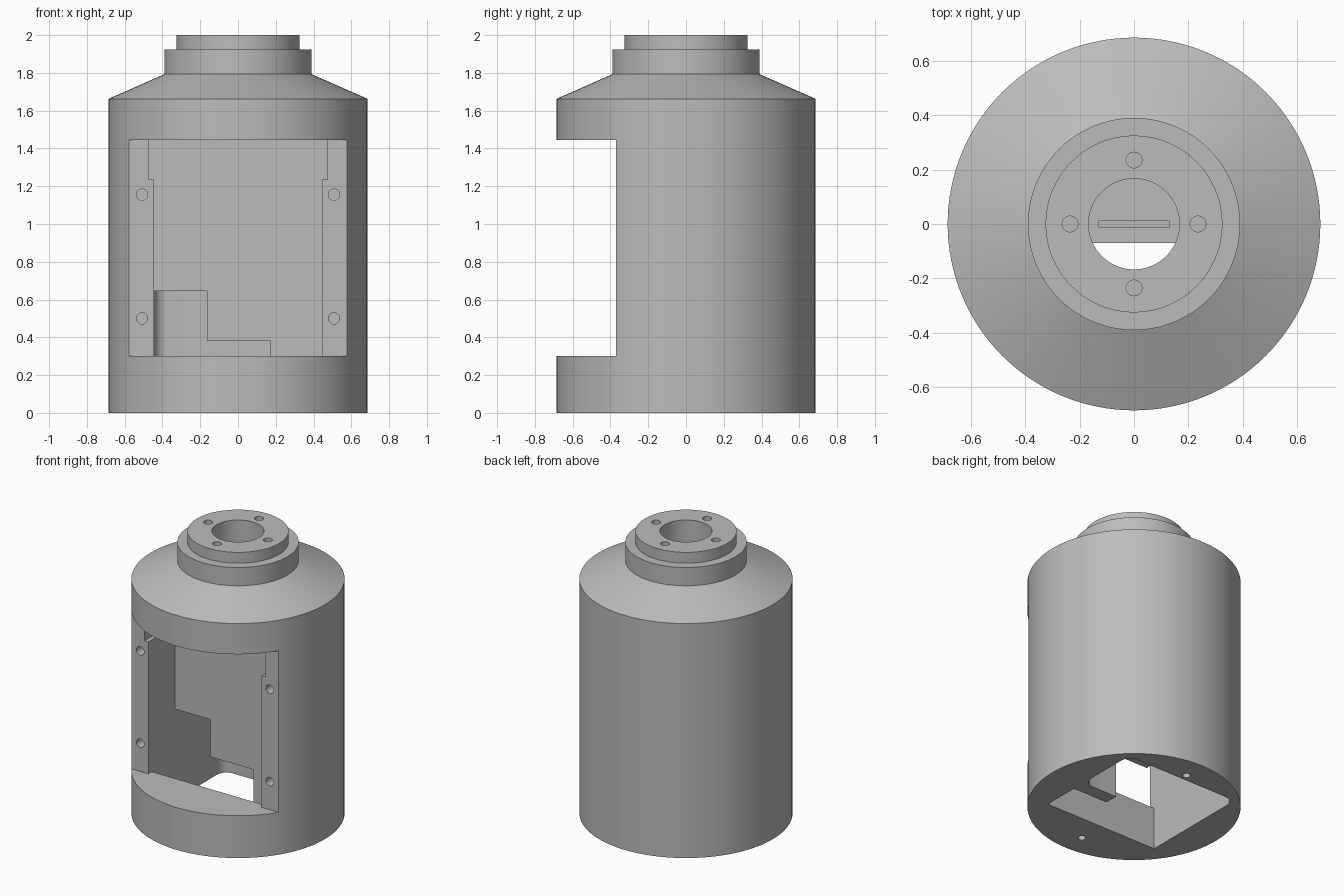
import bpy, bmesh, math
from mathutils import Matrix, Vector

old = bpy.data.objects.get("Cube")
if old:
    bpy.data.objects.remove(old, do_unlink=True)

grey = bpy.data.materials.new("plain grey")
grey.use_nodes = True
GREY = (0.5, 0.5, 0.5, 1)
grey.diffuse_color = GREY
grey.node_tree.nodes["Principled BSDF"].inputs["Base Color"].default_value = GREY


def add_object(name, bm):
    bmesh.ops.recalc_face_normals(bm, faces=bm.faces)
    mesh = bpy.data.meshes.new(name)
    bm.to_mesh(mesh)
    bm.free()
    mesh.materials.append(grey)
    obj = bpy.data.objects.new(name, mesh)
    bpy.context.collection.objects.link(obj)
    return obj


def box(x, y, z, corner=0):
    """Box from three (low, high) ranges, with optional rounded upright edges."""
    bm = bmesh.new()
    bmesh.ops.create_cube(bm, size=1)
    for v in bm.verts:
        v.co = Vector([lo + (hi - lo) * (c + 0.5) for c, (lo, hi) in zip(v.co, (x, y, z))])
    if corner:
        upright = [e for e in bm.edges if abs(e.verts[0].co.z - e.verts[1].co.z) > 0.01]
        bmesh.ops.bevel(bm, geom=upright, offset=corner, segments=8,
                        affect='EDGES', profile=0.5)
    return add_object("cutter", bm)


def rod(centre, radius, depth, axis='Z', sides=32):
    bm = bmesh.new()
    turn = Matrix.Rotation(math.pi / 2, 4, 'X') if axis == 'Y' else Matrix()
    bmesh.ops.create_cone(bm, cap_ends=True, segments=sides, radius1=radius,
                          radius2=radius, depth=depth,
                          matrix=Matrix.Translation(centre) @ turn)
    return add_object("cutter", bm)


# Turned outer body: barrel, sloping shoulder and stepped neck
profile = [(0, 0), (0.685, 0), (0.685, 1.663), (0.39, 1.793), (0.39, 1.923),
           (0.325, 1.923), (0.325, 2), (0, 2)]
bm = bmesh.new()
points = [bm.verts.new((r, 0, z)) for r, z in profile]
edges = [bm.edges.new(pair) for pair in zip(points, points[1:])]
bmesh.ops.spin(bm, geom=points + edges, axis=(0, 0, 1), cent=(0, 0, 0),
               angle=math.tau, steps=128)
bmesh.ops.remove_doubles(bm, verts=bm.verts, dist=0.0001)
housing = add_object("housing", bm)

SILL, HEAD = 0.30, 1.445
WALL_FRONT, WALL_BACK = -0.07, 0.026
cutters = [
    # Flat front window, and the opening between its side flanges
    box((-1, 1), (-1, -0.37), (SILL, HEAD)),
    box((-0.445, 0.445), (-0.4, -0.2), (SILL, HEAD)),
    box((-0.475, 0.475), (-0.4, WALL_FRONT), (1.235, HEAD)),
    # Main chamber, open at the bottom
    box((-0.445, 0.445), (-0.33, WALL_FRONT), (-0.1, HEAD)),
    # Rear chamber and the stepped passage through the dividing wall
    box((-0.445, 0.445), (WALL_BACK, 0.475), (-0.1, 0.645), corner=0.075),
    box((-0.445, -0.165), (-0.2, 0.2), (-0.1, 0.645)),
    box((-0.3, 0.172), (-0.2, 0.2), (-0.1, 0.38)),
    # Neck bore, its shaft to the chamber and the floor slot
    rod((0, 0, 1.98), 0.167, 0.3, sides=64),
    box((-0.2, 0.2), (-0.26, WALL_FRONT), (1.4, 1.83)),
    box((-0.13, 0.13), (-0.011, 0.011), (1.73, 1.9)),
]

# Screw holes in the neck, flanges and base
for i in range(4):
    a = i * math.pi / 2
    cutters.append(rod((0.235 * math.cos(a), 0.235 * math.sin(a), 2), 0.029, 0.2))
for side in (-1, 1):
    cutters.append(rod((0, side * 0.523, 0), 0.025, 0.2))
    for z in (0.5, 1.155):
        cutters.append(rod((side * 0.508, -0.37, z), 0.03, 0.16, axis='Y'))

# Cut everything out of the body
bpy.context.view_layer.objects.active = housing
for cutter in cutters:
    cutter.hide_render = True
    cut = housing.modifiers.new("cut", 'BOOLEAN')
    cut.operation, cut.solver, cut.object = 'DIFFERENCE', 'EXACT', cutter
    bpy.ops.object.modifier_apply(modifier=cut.name)
    bpy.data.objects.remove(cutter, do_unlink=True)

bpy.ops.object.select_all(action='DESELECT')
housing.select_set(True)
bpy.ops.object.shade_smooth_by_angle(angle=math.radians(22))
